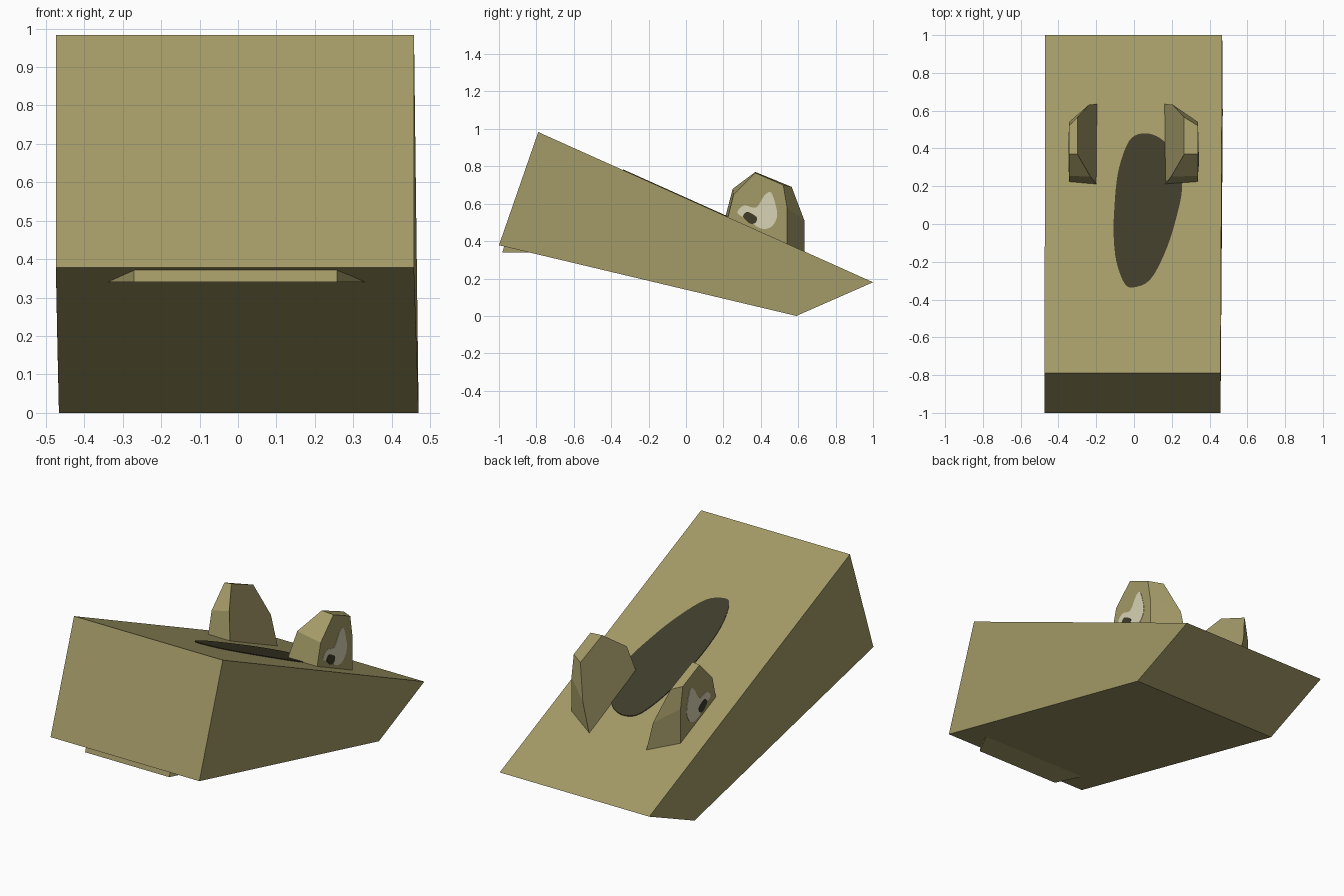
import bpy, bmesh
from mathutils import Vector

if "Cube" in bpy.data.objects:
    bpy.data.objects.remove(bpy.data.objects["Cube"])


def material(name, rgb):
    m = bpy.data.materials.new(name)
    m.diffuse_color = (*rgb, 1)
    m.use_nodes = True
    m.node_tree.nodes["Principled BSDF"].inputs["Base Color"].default_value = m.diffuse_color
    return m


OLIVE = material("olive", (0.366, 0.323, 0.136))
CREAM = material("cream", (0.69, 0.65, 0.46))
DARK = material("dark_olive", (0.05, 0.045, 0.023))


def loft(name, ring_a, ring_b, mat):
    """Closed solid between two rings with equal point counts."""
    bm = bmesh.new()
    a = [bm.verts.new(p) for p in ring_a]
    b = [bm.verts.new(p) for p in ring_b]
    n = len(a)
    bm.faces.new(a)
    bm.faces.new(b[::-1])
    for i in range(n):
        j = (i + 1) % n
        bm.faces.new((a[i], b[i], b[j], a[j]))
    bmesh.ops.recalc_face_normals(bm, faces=bm.faces)
    me = bpy.data.meshes.new(name)
    bm.to_mesh(me)
    bm.free()
    me.materials.append(mat)
    ob = bpy.data.objects.new(name, me)
    bpy.context.collection.objects.link(ob)
    return ob


def smooth_loop(pts, steps=4):
    """Catmull-Rom curve through a closed 2D outline."""
    out, n = [], len(pts)
    for i in range(n):
        p0, p1, p2, p3 = (Vector(pts[(i + k) % n]) for k in (-1, 0, 1, 2))
        for s in range(steps):
            t = s / steps
            out.append(0.5 * (2 * p1 + (p2 - p0) * t
                              + (2 * p0 - 5 * p1 + 4 * p2 - p3) * t * t
                              + (3 * p1 - p0 - 3 * p2 + p3) * t ** 3))
    return out


# Wedge head: y, z, left x, right x
HEAD = [(-1, 0.378, -0.474, 0.458), (-0.79, 0.983, -0.474, 0.458),
        (1, 0.18, -0.47, 0.467), (0.59, 0, -0.466, 0.47)]
loft("head", [(l, y, z) for y, z, l, r in HEAD],
     [(r, y, z) for y, z, l, r in HEAD], OLIVE)

# Lower lip, tapering to the front
loft("lower_lip",
     [(-0.27, -0.982, 0.34), (0.257, -0.982, 0.34),
      (0.337, -0.83, 0.34), (-0.345, -0.83, 0.34)],
     [(-0.27, -0.972, 0.373), (0.257, -0.972, 0.373),
      (0.337, -0.83, 0.373), (-0.345, -0.83, 0.373)], OLIVE)

# Dark oval patch lying on the sloped top
OVAL = [(0.055, 0.48), (0.12, 0.465), (0.175, 0.42), (0.23, 0.33),
        (0.255, 0.19), (0.215, 0), (0.16, -0.16), (0.085, -0.295),
        (0, -0.335), (-0.05, -0.315), (-0.093, -0.2), (-0.108, -0.055),
        (-0.103, 0.10), (-0.087, 0.26), (-0.05, 0.39), (-0.008, 0.46)]


def top_z(y):
    return 0.983 - (y + 0.79) * 0.803 / 1.79


oval = smooth_loop(OVAL)
loft("top_patch", [(p.x, p.y, top_z(p.y) - 0.004) for p in oval],
     [(p.x, p.y, top_z(p.y) + 0.004) for p in oval], DARK)

# Eye sockets: outer profile (y, z) on a flat plane, inner profile (x, y, z)
OUTER = [(0.22, 0.51), (0.255, 0.65), (0.37, 0.765),
         (0.52, 0.70), (0.54, 0.58), (0.54, 0.36)]
INNER = [(0.193, 0.205, 0.51), (0.23, 0.25, 0.68), (0.30, 0.37, 0.77),
         (0.30, 0.565, 0.69), (0.237, 0.633, 0.51), (0.193, 0.635, 0.33)]
EYE = [(0.275, 0.55), (0.31, 0.59), (0.375, 0.58), (0.42, 0.645),
       (0.455, 0.66), (0.48, 0.59), (0.487, 0.53), (0.46, 0.48),
       (0.417, 0.465), (0.375, 0.48), (0.34, 0.51)]
PUPIL = [(0.305, 0.535), (0.325, 0.556), (0.355, 0.545), (0.38, 0.524),
         (0.37, 0.497), (0.342, 0.494), (0.318, 0.515)]

for side, s, x_out, shift in (("left", -1, 0.344, 0), ("right", 1, 0.339, 0.034)):
    loft(side + "_eye_socket", [(s * x_out, y, z) for y, z in OUTER],
         [(s * (x - shift), y, z) for x, y, z in INNER], OLIVE)
    # Thin painted plates on the outer face
    for part, outline, lift, mat in (("eye", EYE, 0.002, CREAM),
                                     ("pupil", PUPIL, 0.004, DARK)):
        pts = smooth_loop(outline)
        loft(f"{side}_{part}", [(s * (x_out - 0.002), p.x, p.y) for p in pts],
             [(s * (x_out + lift), p.x, p.y) for p in pts], mat)
